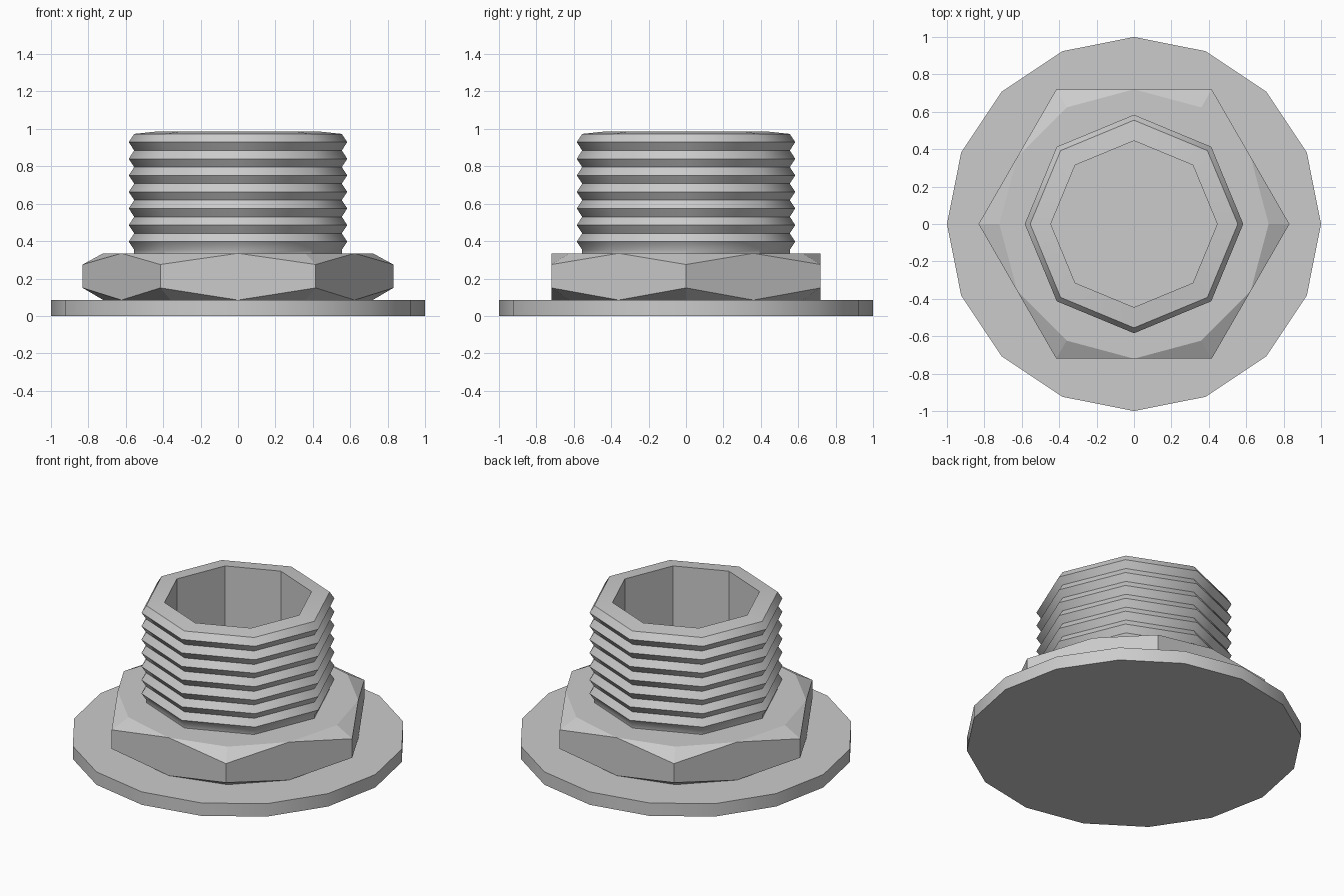
import bpy
from math import cos, sin, pi, radians

if "Cube" in bpy.data.objects:
    bpy.data.objects.remove(bpy.data.objects["Cube"])


def add_part(name, verts, faces, smooth_angle=None):
    mesh = bpy.data.meshes.new(name)
    mesh.from_pydata(verts, [], faces)
    mesh.update()
    obj = bpy.data.objects.new(name, mesh)
    bpy.context.collection.objects.link(obj)
    if smooth_angle:
        bpy.ops.object.select_all(action='DESELECT')
        obj.select_set(True)
        bpy.context.view_layer.objects.active = obj
        bpy.ops.object.shade_smooth_by_angle(angle=radians(smooth_angle))
    return obj


def ring(radius, z, sides):
    return [(radius * cos(2 * pi * i / sides), radius * sin(2 * pi * i / sides), z)
            for i in range(sides)]


def lathe(profile, sides):
    """Spin (radius, z) points, listed up the outside and then inward."""
    verts = [v for r, z in profile for v in ring(r, z, sides)]
    faces = []
    for a in range(len(profile) - 1):
        for j in range(sides):
            k = (j + 1) % sides
            faces.append((a * sides + j, a * sides + k,
                          (a + 1) * sides + k, (a + 1) * sides + j))
    return verts, faces


# Flange: thin 16-sided disc, closed underneath, open below the bore
verts, faces = lathe([(1, 0), (1, 0.085), (0.5, 0.085)], 16)
faces.append(tuple(reversed(range(16))))
add_part("flange", verts, faces, 30)

# Hex nut with chamfered corners; 12-sided rings touch the middle of each flat
R, CORNER = 0.72, 0.831
Z0, Z1, Z2, Z3 = 0.085, 0.15, 0.275, 0.335
verts = (ring(R, Z0, 12) + ring(R, Z3, 12) + ring(0.5, Z3, 12)
         + ring(CORNER, Z1, 6) + ring(CORNER, Z2, 6))
LOW, TOP, INNER, C_LOW, C_TOP = 0, 12, 24, 36, 42
faces = []
for k in range(6):
    n = (k + 1) % 6
    p, after, before = 2 * k, 2 * k + 1, (2 * k - 1) % 12
    faces += [
        (C_LOW + k, LOW + after, C_LOW + n, C_TOP + n, TOP + after, C_TOP + k),
        (C_TOP + k, TOP + after, TOP + p), (C_TOP + k, TOP + p, TOP + before),
        (C_LOW + k, LOW + p, LOW + after), (C_LOW + k, LOW + before, LOW + p),
    ]
for j in range(12):
    k = (j + 1) % 12
    faces.append((TOP + j, TOP + k, INNER + k, INNER + j))
add_part("hex_nut", verts, faces)

# Threaded tube: eight-sided, zigzag outside, plain bore inside
ROOT, CREST, STEP = 0.555, 0.584, 0.0443
profile = [(ROOT, 0.32)]
for i in range(15):
    profile.append((CREST if i % 2 else ROOT, 0.353 + i * STEP))
profile += [(0.445, 0.985), (0.445, 0)]
verts, faces = lathe(profile, 8)
add_part("threaded_tube", verts, faces, 40)
